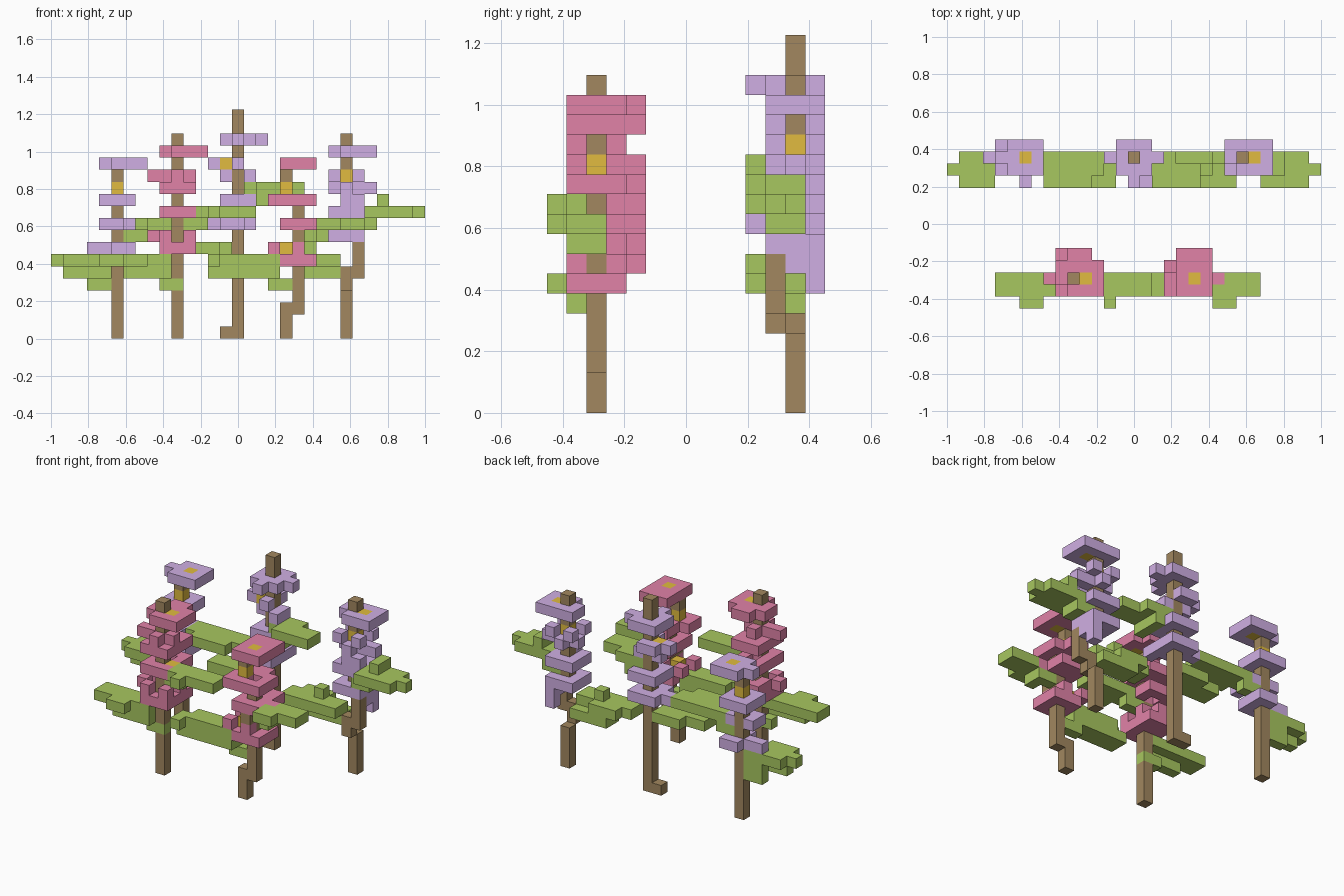
import bpy
import bmesh
from mathutils import Vector

default = bpy.data.objects.get("Cube")
if default:
    bpy.data.objects.remove(default, do_unlink=True)

UNIT = 2 / 31
ORIGIN = Vector((-1, -7 * UNIT, 0))
COLOURS = {
    "leaf_green": (.39, .57, .115),
    "petal_purple": (.63, .43, .77),
    "petal_pink": (.75, .225, .39),
    "stem_brown": (.36, .245, .115),
    "flower_gold": (.75, .5, .05),
}


def make_material(name, rgb):
    mat = bpy.data.materials.new(name)
    mat.use_nodes = True
    mat.diffuse_color = (*rgb, 1)
    shader = next(n for n in mat.node_tree.nodes if n.type == "BSDF_PRINCIPLED")
    shader.inputs["Base Color"].default_value = (*rgb, 1)
    return mat


MATERIALS = {name: make_material(name, rgb) for name, rgb in COLOURS.items()}
cells = {}  # grid position -> (part name, colour name)


def span(value):
    """A single index or an inclusive pair becomes a range."""
    first, last = value if isinstance(value, tuple) else (value, value)
    return range(first, last + 1)


def block(part, colour, x, y, z):
    for i in span(x):
        for j in span(y):
            for k in span(z):
                cells[i, j, k] = (part, colour)


def stem(plant, x, y, z):
    block(plant + "_stem", "stem_brown", x, y, z)


def leaf(plant, x, y, z):
    block(plant + "_leaves", "leaf_green", x, y, z)


def gold(plant, x, y, z):
    block(plant + "_flower_centres", "flower_gold", x, y, z)


def petal(plant, x, y, z):
    colour = "petal_pink" if "front" in plant else "petal_purple"
    block(plant + "_petals", colour, x, y, z)


def flower(plant, x, y, z, shape="full", centre=False):
    """Three by three blossom: full square, plus shape or four corners."""
    for i in (-1, 0, 1):
        for j in (-1, 0, 1):
            corner = i != 0 and j != 0
            if i == 0 and j == 0:
                if centre:
                    gold(plant, x, y, z)
            elif shape == "full" or corner == (shape == "corners"):
                petal(plant, x + i, y + j, z)


# Back plant on the right-hand side (-x)
plant = "back_right"
stem(plant, 5, 12, (0, 14))
leaf(plant, 0, 11, 6)
leaf(plant, (1, 3), (10, 12), 6)
leaf(plant, 4, (11, 12), 6)
leaf(plant, (1, 4), 11, 5)
leaf(plant, (3, 4), 12, (4, 5))
leaf(plant, (6, 7), 12, 8)
leaf(plant, (7, 12), (11, 12), 9)
leaf(plant, (8, 11), 10, 9)
flower(plant, 5, 12, 7, "plus")
petal(plant, 3, 12, 7)
petal(plant, 6, (11, 13), 7)
petal(plant, (4, 6), 11, 9)
petal(plant, 6, (10, 12), 9)
petal(plant, 4, 12, 9)
flower(plant, 5, 12, 11)
gold(plant, 5, 12, 12)
flower(plant, 6, 12, 14, centre=True)
petal(plant, 4, 12, 14)

# Back plant in the middle
plant = "back_middle"
stem(plant, 14, 12, 0)
stem(plant, 15, 12, (0, 18))
leaf(plant, (12, 14), (11, 12), 7)
leaf(plant, (10, 13), (10, 11), 7)
leaf(plant, (16, 20), 11, 12)
leaf(plant, (17, 20), 10, 12)
leaf(plant, (16, 18), 12, 12)
leaf(plant, 17, (10, 12), 11)
flower(plant, 15, 12, 9)
petal(plant, 13, 12, 9)
petal(plant, 16, 10, 9)
flower(plant, 15, 12, 11)
petal(plant, 14, 12, 13)
petal(plant, 16, (11, 12), 13)
gold(plant, 14, 12, 14)
petal(plant, 13, 12, 14)
petal(plant, 15, 11, 14)
petal(plant, (14, 15), 13, 14)
flower(plant, 15, 12, 16)
petal(plant, 15, 10, 16)
petal(plant, 17, 12, 16)

# Back plant on the left-hand side (+x)
plant = "back_left"
stem(plant, 24, 12, (0, 3))
stem(plant, 24, 11, (4, 5))
stem(plant, 25, 11, (5, 7))
stem(plant, 24, 12, (8, 16))
leaf(plant, (18, 23), (10, 11), 6)
leaf(plant, (20, 23), (11, 12), 5)
leaf(plant, (19, 21), 12, 6)
leaf(plant, 21, 11, 7)
leaf(plant, (25, 26), (11, 12), 9)
leaf(plant, (26, 29), (10, 12), 10)
leaf(plant, 30, 11, 10)
leaf(plant, 27, (11, 12), 11)
petal(plant, 25, 13, (6, 7))
petal(plant, 25, 12, 7)
flower(plant, 24, 12, 8)
flower(plant, 24, 12, 10)
petal(plant, (24, 25), 11, 11)
flower(plant, 24, 12, 12, "plus")
petal(plant, 26, 12, 12)
flower(plant, 24, 12, 13, "corners", centre=True)
flower(plant, 25, 12, 15, centre=True)
petal(plant, 23, (12, 13), 15)
stem(plant, 24, 12, 15)

# Front plant on the right-hand side (-x)
plant = "front_right"
stem(plant, 10, 2, (0, 16))
leaf(plant, (4, 9), (1, 2), 6)
leaf(plant, (6, 7), 0, 6)
leaf(plant, (6, 9), 1, 5)
leaf(plant, (9, 10), 2, 4)
leaf(plant, (11, 12), 2, 9)
leaf(plant, (12, 16), (1, 2), 10)
leaf(plant, 13, 0, 10)
flower(plant, 10, 2, 7)
petal(plant, (9, 11), 4, 7)
flower(plant, 10, 2, 8, "corners")
petal(plant, 8, 2, 8)
petal(plant, (9, 10), 4, 8)
flower(plant, 10, 3, 10)
petal(plant, (9, 11), 1, 10)
gold(plant, 11, 2, 10)
flower(plant, 10, 2, 12)
petal(plant, (9, 11), 4, 12)
flower(plant, 10, 2, 13, "plus")
petal(plant, 8, 2, 13)
flower(plant, 11, 2, 15, centre=True)
petal(plant, 9, (2, 3), 15)
petal(plant, (10, 11), 4, 15)
stem(plant, 10, 2, 15)

# Front plant on the left-hand side (+x)
plant = "front_left"
stem(plant, 19, 2, (0, 2))
stem(plant, 20, 2, (2, 10))
stem(plant, 20, 1, 8)
stem(plant, 19, 2, (11, 14))
leaf(plant, (13, 18), (1, 2), 5)
leaf(plant, (14, 18), (1, 2), 6)
leaf(plant, 13, (0, 1), 6)
leaf(plant, (18, 19), 2, 4)
leaf(plant, 21, 2, 8)
leaf(plant, 22, (1, 2), 8)
leaf(plant, (22, 25), (1, 2), 9)
leaf(plant, (22, 23), 0, 9)
flower(plant, 20, 2, 6)
flower(plant, 19, 2, 7, "corners", centre=True)
flower(plant, 20, 2, 9)
petal(plant, (19, 21), 4, 9)
petal(plant, 22, 2, 9)
flower(plant, 20, 2, 11)
petal(plant, 18, (1, 2), 11)
petal(plant, (19, 20), 4, 11)
gold(plant, 19, 2, 12)
flower(plant, 20, 2, 14, centre=True)
petal(plant, (19, 21), 4, 14)


def build(part):
    """Mesh only the outer cube faces of one part and merge flat regions."""
    mine = {pos: colour for pos, (name, colour) in cells.items() if name == part}
    bm = bmesh.new()
    for pos in mine:
        base = Vector(pos)
        for axis in range(3):
            u, v = Vector(), Vector()
            u[(axis + 1) % 3] = v[(axis + 2) % 3] = 1
            for side in (0, 1):
                step = Vector()
                step[axis] = 2 * side - 1
                if tuple(int(c) for c in base + step) in cells:
                    continue
                corner = base.copy()
                corner[axis] += side
                ring = [corner, corner + u, corner + u + v, corner + v]
                if not side:
                    ring.reverse()
                bm.faces.new([bm.verts.new(ORIGIN + p * UNIT) for p in ring])
    bmesh.ops.remove_doubles(bm, verts=bm.verts, dist=UNIT / 100)
    bmesh.ops.dissolve_limit(bm, angle_limit=.01, verts=bm.verts, edges=bm.edges)
    mesh = bpy.data.meshes.new(part)
    bm.to_mesh(mesh)
    bm.free()
    mesh.materials.append(MATERIALS[next(iter(mine.values()))])
    bpy.context.collection.objects.link(bpy.data.objects.new(part, mesh))


for part in sorted({name for name, _ in cells.values()}):
    build(part)
